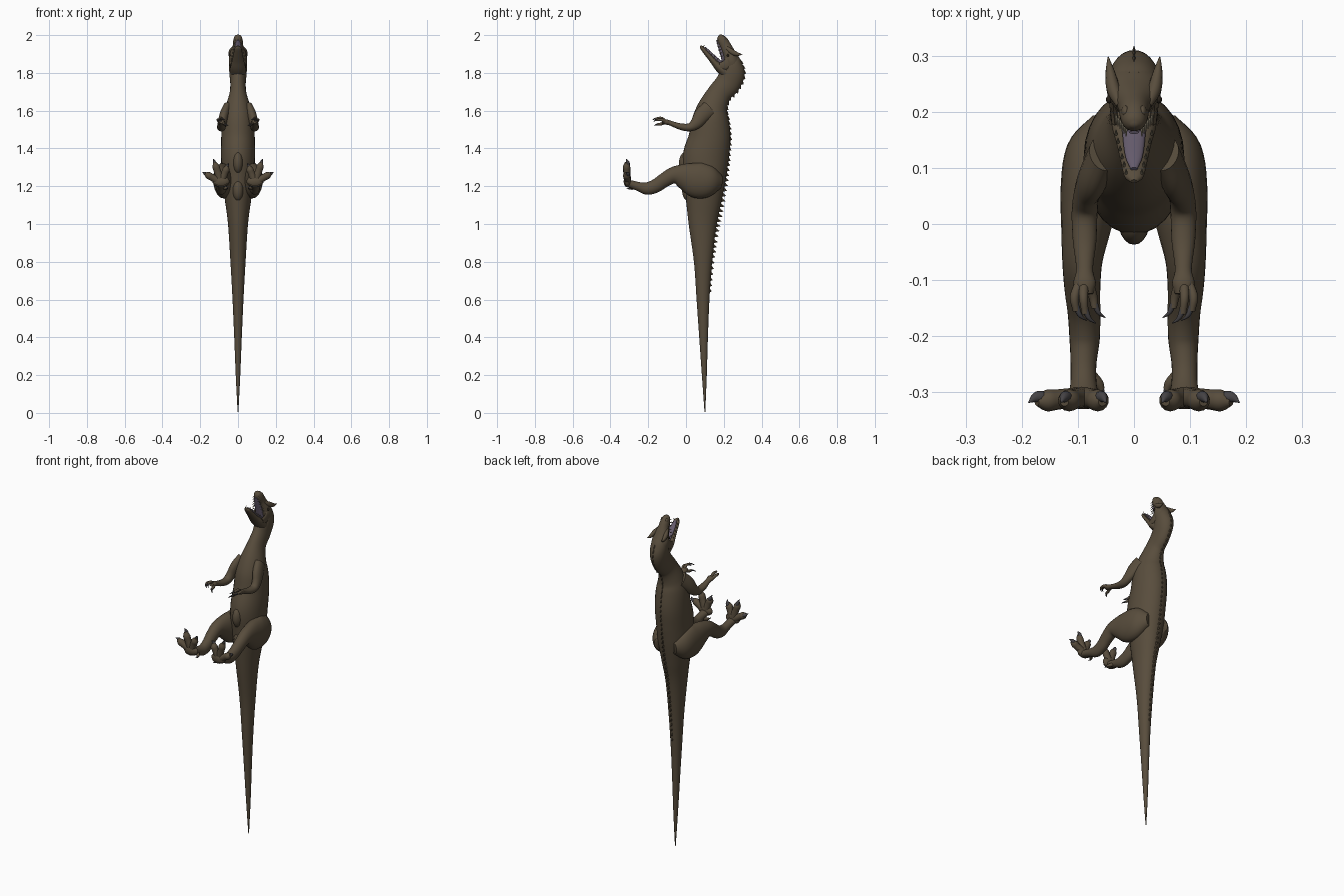
import bpy, bmesh, math
from mathutils import Vector


def material(name, rgb):
    m = bpy.data.materials.new(name)
    m.diffuse_color = (*rgb, 1)
    return m


SKIN = material("brown_skin", (0.098, 0.074, 0.046))
CLAW = material("dark_claw", (0.06, 0.056, 0.06))
MOUTH = material("mauve_mouth", (0.13, 0.105, 0.15))
TOOTH = material("ivory_tooth", (0.3, 0.26, 0.18))
EYE = material("dark_eye", (0.02, 0.015, 0.01))


def finish(bm, name, mat, angle=50):
    bmesh.ops.recalc_face_normals(bm, faces=bm.faces)
    me = bpy.data.meshes.new(name)
    bm.to_mesh(me)
    bm.free()
    me.materials.append(mat)
    ob = bpy.data.objects.new(name, me)
    bpy.context.collection.objects.link(ob)
    bpy.ops.object.select_all(action='DESELECT')
    ob.select_set(True)
    bpy.context.view_layer.objects.active = ob
    bpy.ops.object.shade_smooth_by_angle(angle=math.radians(angle))
    return ob


def smooth_path(pts, sub):
    """Catmull-Rom interpolation of position and both radii."""
    p = [Vector(q) for q in pts]
    p = [2 * p[0] - p[1]] + p + [2 * p[-1] - p[-2]]
    out = []
    for i in range(1, len(p) - 2):
        a, b, c, d = p[i - 1:i + 3]
        for k in range(sub):
            t = k / sub
            out.append(0.5 * (2 * b + (c - a) * t + (2 * a - 5 * b + 4 * c - d) * t * t
                              + (3 * b - a - 3 * c + d) * t ** 3))
    return out + [p[-2]]


def frames(pts, sub, ref):
    path = smooth_path(pts, sub)
    pos = [Vector(q[:3]) for q in path]
    for i, q in enumerate(path):
        t = (pos[min(i + 1, len(pos) - 1)] - pos[max(i - 1, 0)]).normalized()
        side = (ref - t * ref.dot(t)).normalized()
        yield pos[i], t, side, t.cross(side), max(q[3], .0008), max(q[4], .0008)


def loft(name, pts, mat=SKIN, seg=20, sub=5, ref=(1, 0, 0), flip=1):
    """Tube through points (x, y, z, radius along ref, other radius)."""
    pts = [(p[0] * flip, *p[1:]) for p in pts]
    bm = bmesh.new()
    rings = []
    for c, t, s, u, rs, ru in frames(pts, sub, Vector(ref)):
        rings.append([bm.verts.new(c + s * rs * math.cos(a) + u * ru * math.sin(a))
                      for a in (2 * math.pi * k / seg for k in range(seg))])
    for r0, r1 in zip(rings, rings[1:]):
        for k in range(seg):
            j = (k + 1) % seg
            bm.faces.new((r0[k], r0[j], r1[j], r1[k]))
    bm.faces.new(rings[0])
    bm.faces.new(rings[-1])
    return finish(bm, name, mat)


def ball(name, loc, size, mat=SKIN):
    bm = bmesh.new()
    bmesh.ops.create_uvsphere(bm, u_segments=20, v_segments=12, radius=1)
    for v in bm.verts:
        v.co = Vector(loc) + Vector([a * b for a, b in zip(v.co, size)])
    return finish(bm, name, mat)


# Tail, trunk and neck in one sweep
BODY = [(0, y, z, w, r) for y, z, r, w in (
    (.10, .005, .002, .002), (.097, .2, .013, .012), (.093, .4, .023, .020),
    (.09, .6, .034, .029), (.09, .8, .048, .040), (.088, 1.0, .074, .053),
    (.094, 1.13, .095, .070), (.1, 1.25, .112, .086), (.104, 1.35, .122, .090),
    (.124, 1.45, .112, .089), (.13, 1.55, .098, .083), (.143, 1.62, .078, .066),
    (.176, 1.69, .063, .045), (.222, 1.745, .066, .041), (.247, 1.80, .064, .046),
    (.249, 1.85, .047, .046), (.242, 1.89, .03, .036))]
loft("body", BODY, seg=28, sub=6)

# Row of fins along the back
bm = bmesh.new()
last = None
for c, t, s, u, rs, ru in frames(BODY, 40, Vector((1, 0, 0))):
    if c.z < .65 or c.z > 1.87:
        continue
    base = c + u * (ru - .004)
    if last and (base - last).length < .026:
        continue
    last = base
    h = .010 + .014 * max(0, 1 - abs(c.z - 1.05) / .35)
    ring = [bm.verts.new(base + d) for d in (t * .014, s * .004, -t * .012, -s * .004)]
    tip = bm.verts.new(base + u * (h + .004) - t * .007)
    for k in range(4):
        bm.faces.new((ring[k], ring[(k + 1) % 4], tip))
    bm.faces.new(ring)
finish(bm, "back_fins", SKIN, 20)

# Head: upper snout, lower jaw, mouth lining
loft("upper_head", [(0, .252, 1.815, .042, .045), (0, .240, 1.865, .049, .043),
                    (0, .226, 1.905, .042, .034), (0, .210, 1.94, .029, .030),
                    (0, .192, 1.972, .025, .027), (0, .180, 1.992, .018, .017),
                    (0, .175, 2.0, .005, .004)])
LOW = [(0, .225, 1.795, .040, .035), (0, .178, 1.828, .040, .025),
       (0, .143, 1.865, .031, .017), (0, .108, 1.905, .023, .013),
       (0, .085, 1.932, .017, .010), (0, .076, 1.943, .006, .004)]
loft("lower_jaw", LOW)
loft("tongue", [(0, .198, 1.842, .022, .010), (0, .154, 1.880, .020, .009),
                (0, .119, 1.915, .015, .007), (0, .098, 1.936, .006, .004)], MOUTH)
loft("palate", [(0, .205, 1.85, .024, .012), (0, .192, 1.90, .022, .012),
                (0, .175, 1.945, .016, .008), (0, .163, 1.972, .008, .003)], MOUTH)

for s, tag in ((1, "right"), (-1, "left")):
    # Cheek skin joining the jaws, brow horn, eye, nostril ridge
    loft("cheek_" + tag, [(.036, .235, 1.875, .008, .022), (.037, .215, 1.845, .007, .026),
                          (.034, .180, 1.835, .006, .018)], flip=s, seg=12)
    loft("brow_horn_" + tag, [(.024, .212, 1.935, .008, .008), (.036, .238, 1.915, .012, .014),
                              (.042, .268, 1.90, .009, .011), (.046, .298, 1.898, .001, .001)],
         flip=s, seg=12)
    ball("eye_" + tag, (s * .044, .222, 1.893), (.006, .007, .007), EYE)
    ball("nostril_ridge_" + tag, (s * .015, .200, 1.978), (.008, .012, .015))
    # Teeth along both jaws
    for i in range(6):
        f = i / 5
        x = .032 - .018 * f
        y, z = .16 - .07 * f, 1.868 + .072 * f
        loft(f"lower_tooth_{tag}_{i}", [(x, y, z - .004, .003, .003), (x, y + .008, z + .007, .0005, .0005)],
             TOOTH, seg=6, sub=1, flip=s)
        y, z = .19 - .022 * f, 1.89 + .085 * f
        loft(f"upper_tooth_{tag}_{i}", [(x, y + .004, z, .003, .003), (x, y - .012, z - .004, .0005, .0005)],
             TOOTH, seg=6, sub=1, flip=s)

    # Arm
    loft("arm_" + tag, [(.055, .125, 1.61, .026, .045), (.072, .085, 1.575, .026, .042),
                        (.084, .055, 1.535, .023, .032), (.088, .020, 1.512, .023, .022),
                        (.088, -.03, 1.516, .021, .017), (.088, -.08, 1.533, .015, .013),
                        (.088, -.105, 1.54, .020, .014), (.087, -.125, 1.543, .014, .010)], flip=s)
    # Fingers with claws
    for i, (x, z, y) in enumerate(((.106, 1.552, -.155), (.090, 1.560, -.160), (.073, 1.530, -.150))):
        loft(f"finger_{tag}_{i}", [(.088 + (x - .088) * .5, -.105, 1.54, .009, .009),
                                   (x, -.13, z, .008, .008), (x - .003, y, z - .002, .006, .006)],
             flip=s, seg=10)
        loft(f"finger_claw_{tag}_{i}", [(x - .003, y + .008, z - .001, .006, .006),
                                        (x - .010, y - .008, z - .004, .004, .004),
                                        (x - .022, y - .017, z - .010, .0008, .0008)],
             CLAW, flip=s, seg=8)

    # Leg from hip to ankle
    loft("leg_" + tag, [(.050, .185, 1.225, .025, .035), (.068, .13, 1.228, .052, .082),
                        (.077, .06, 1.232, .054, .095), (.086, -.01, 1.252, .044, .070),
                        (.092, -.065, 1.258, .036, .045), (.092, -.115, 1.232, .032, .038),
                        (.089, -.16, 1.202, .029, .036), (.088, -.205, 1.188, .027, .033),
                        (.090, -.25, 1.198, .023, .024), (.090, -.29, 1.21, .024, .021),
                        (.090, -.322, 1.215, .034, .016)], seg=24, flip=s)
    ball("foot_pad_" + tag, (s * .09, -.311, 1.225), (.045, .019, .030))
    # Three long toes and a small rear toe, all clawed
    for i, (x, z) in enumerate(((.188, 1.275), (.130, 1.345), (.050, 1.322))):
        tip = Vector((x, -.318, z))
        root = Vector((.09, -.308, 1.22))
        a, b, c = (root.lerp(tip, f) for f in (.45, .68, .85))
        loft(f"toe_{tag}_{i}", [(*root, .018, .022), (*a, .018, .019), (*b, .019, .019),
                                (*c, .008, .008)], ref=(0, 1, 0), flip=s, seg=14)
        b.y -= -.004
        c.y += .008
        loft(f"toe_claw_{tag}_{i}", [(*b, .012, .012), (*c, .010, .009), (*tip, .001, .001)],
             CLAW, ref=(0, 1, 0), flip=s, seg=10)
    loft("rear_toe_" + tag, [(.080, -.265, 1.195, .010, .010), (.064, -.283, 1.19, .009, .009),
                             (.058, -.295, 1.188, .006, .006)], flip=s, seg=10)
    loft("rear_claw_" + tag, [(.059, -.292, 1.188, .006, .006), (.056, -.304, 1.187, .003, .003),
                              (.058, -.314, 1.19, .0008, .0008)], CLAW, flip=s, seg=8)

# Keel bump at the front of the pelvis
ball("pelvis_keel", (0, .005, 1.325), (.028, .042, .06))
ball("rear_pelvis_keel", (0, .015, 1.18), (.03, .036, .06))
